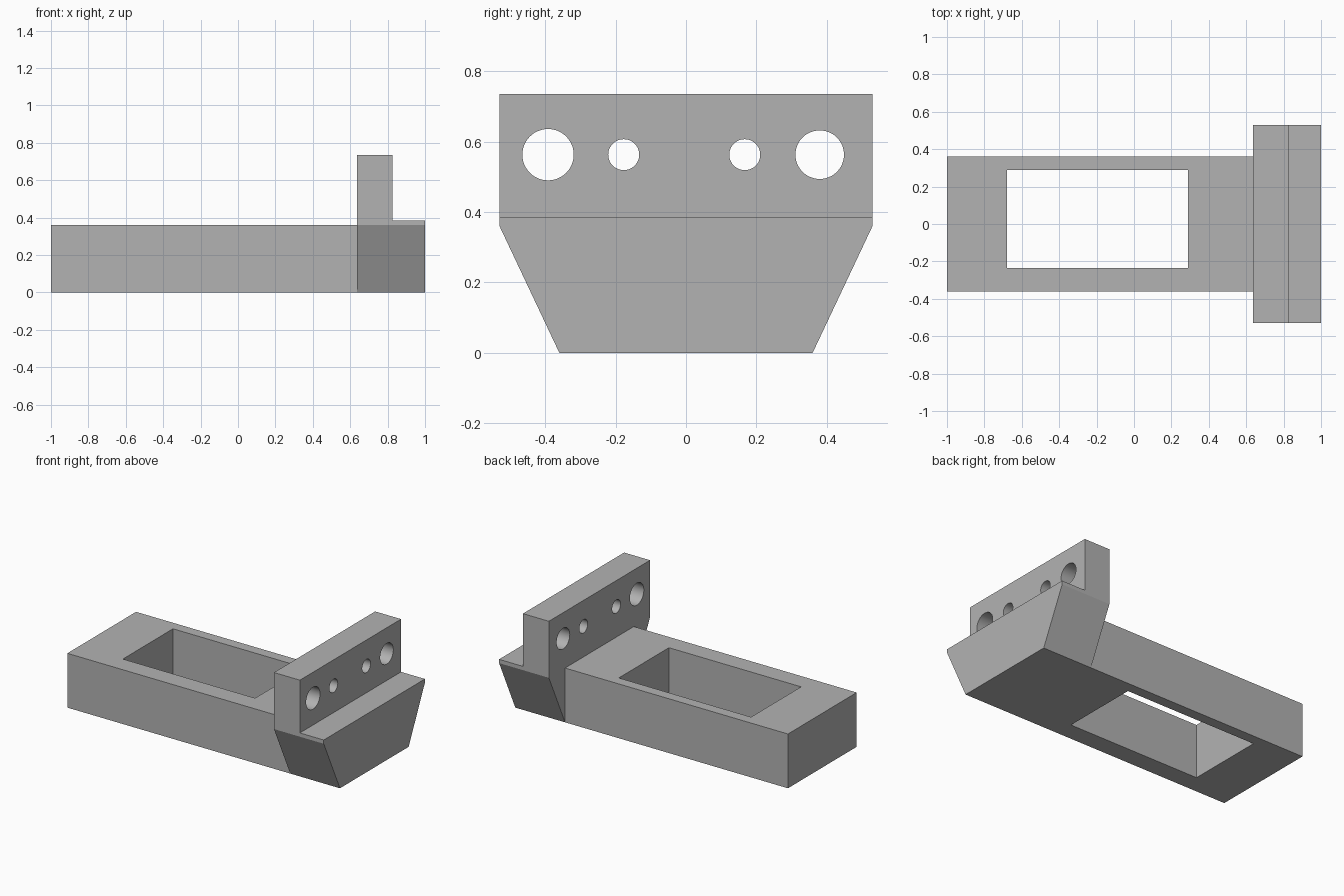
import bpy
import math

default = bpy.data.objects.get("Cube")
if default:
    bpy.data.objects.remove(default, do_unlink=True)

gray = bpy.data.materials.new("light_gray")
gray.use_nodes = True
color = (0.45, 0.45, 0.45, 1)
gray.diffuse_color = color
gray.node_tree.nodes["Principled BSDF"].inputs["Base Color"].default_value = color


def prism(name, outline, x0, x1):
    """Extrude a (y, z) outline along x."""
    n = len(outline)
    verts = [(x, y, z) for x in (x0, x1) for y, z in outline]
    faces = [tuple(reversed(range(n))), tuple(range(n, 2 * n))]
    faces += [(i, (i + 1) % n, n + (i + 1) % n, n + i) for i in range(n)]
    mesh = bpy.data.meshes.new(name)
    mesh.from_pydata(verts, [], faces)
    mesh.materials.append(gray)
    obj = bpy.data.objects.new(name, mesh)
    bpy.context.collection.objects.link(obj)
    return obj


def block(name, x, y, z):
    outline = [(y[0], z[0]), (y[1], z[0]), (y[1], z[1]), (y[0], z[1])]
    return prism(name, outline, *x)


def combine(target, tool, operation):
    """Apply a boolean and discard the tool object."""
    mod = target.modifiers.new("join_or_cut", 'BOOLEAN')
    mod.operation = operation
    mod.solver = 'EXACT'
    mod.object = tool
    bpy.context.view_layer.objects.active = target
    bpy.ops.object.modifier_apply(modifier=mod.name)
    bpy.data.objects.remove(tool, do_unlink=True)


# Long arm
half = 0.36
bracket = block("mounting_bracket", (-1, 0.8), (-half, half), (0, half))

# Flared head with a short vertical lip
wide, step = 0.53, 0.385
head = prism("head", [(-half, 0), (half, 0), (wide, half), (wide, step),
                      (-wide, step), (-wide, half)], 0.635, 1)

# Upright plate with two large and two small through holes
plate = block("upright_plate", (0.635, 0.825), (-wide, wide), (half + 0.01, 0.735))
combine(head, plate, 'UNION')
for y, radius in [(-0.392, 0.073), (-0.177, 0.044), (0.167, 0.044), (0.38, 0.069)]:
    circle = [(y + radius * math.cos(a), 0.563 + radius * math.sin(a))
              for a in (math.tau * i / 48 for i in range(48))]
    combine(head, prism("hole_cutter", circle, 0.5, 0.95), 'DIFFERENCE')
combine(bracket, head, 'UNION')

# Rectangular opening through the arm
opening = block("opening_cutter", (-0.68, 0.29), (-0.235, 0.29), (-0.2, 0.6))
combine(bracket, opening, 'DIFFERENCE')

# Smooth hole walls, crisp edges elsewhere
bpy.ops.object.select_all(action='DESELECT')
bracket.select_set(True)
bpy.context.view_layer.objects.active = bracket
bpy.ops.object.shade_smooth_by_angle(angle=math.radians(20))
